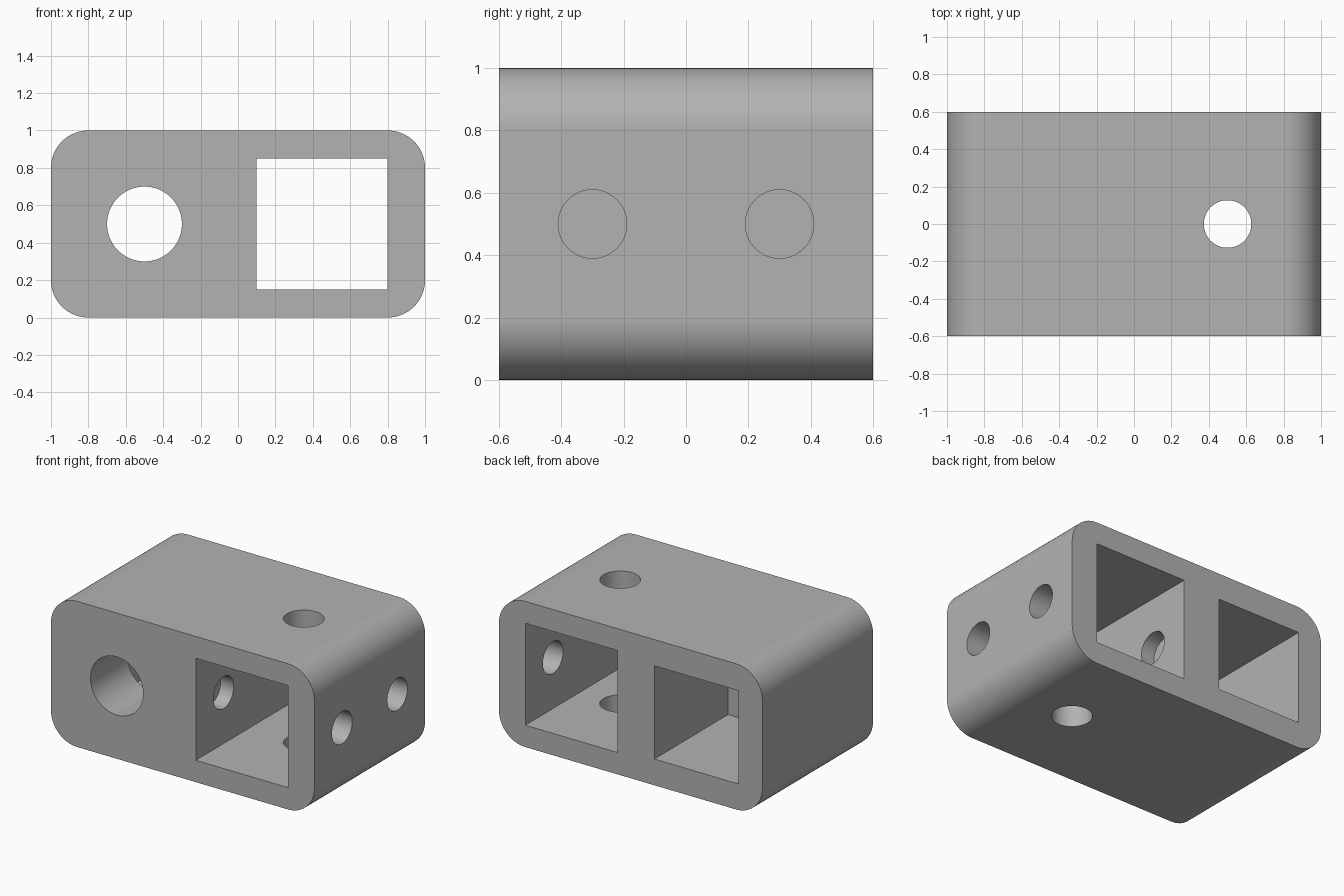
import bpy
import bmesh
from math import pi, cos, sin

cube = bpy.data.objects.get("Cube")
if cube:
    bpy.data.objects.remove(cube, do_unlink=True)

LENGTH, DEPTH, HEIGHT, CORNER = 2.0, 1.2, 1.0, 0.2
MID = HEIGHT / 2

grey = bpy.data.materials.new("plain_grey")
grey.use_nodes = True
colour = (0.45, 0.45, 0.45, 1)
grey.diffuse_color = colour
grey.node_tree.nodes["Principled BSDF"].inputs["Base Color"].default_value = colour


def add_object(name, bm):
    bmesh.ops.recalc_face_normals(bm, faces=bm.faces)
    mesh = bpy.data.meshes.new(name)
    bm.to_mesh(mesh)
    bm.free()
    mesh.materials.append(grey)
    obj = bpy.data.objects.new(name, mesh)
    bpy.context.collection.objects.link(obj)
    return obj


def rounded_block(name, steps=24):
    """Rounded rectangle in the xz plane, extruded along y."""
    bm = bmesh.new()
    verts = []
    for quarter, (sx, sz) in enumerate([(1, 1), (-1, 1), (-1, -1), (1, -1)]):
        cx = sx * (LENGTH / 2 - CORNER)
        cz = MID + sz * (HEIGHT / 2 - CORNER)
        for i in range(steps + 1):
            a = (quarter + i / steps) * pi / 2
            verts.append(bm.verts.new((cx + CORNER * cos(a), -DEPTH / 2, cz + CORNER * sin(a))))
    face = bm.faces.new(verts)
    extruded = bmesh.ops.extrude_face_region(bm, geom=[face])["geom"]
    moved = [v for v in extruded if isinstance(v, bmesh.types.BMVert)]
    bmesh.ops.translate(bm, verts=moved, vec=(0, DEPTH, 0))
    return add_object(name, bm)


def box_cutter(name, low, high):
    bm = bmesh.new()
    bmesh.ops.create_cube(bm, size=1)
    for v in bm.verts:
        v.co = [(a + b) / 2 + c * (b - a) for a, b, c in zip(low, high, v.co)]
    return add_object(name, bm)


def round_cutter(name, radius, length, centre, rotation):
    bm = bmesh.new()
    bmesh.ops.create_cone(bm, cap_ends=True, segments=64, radius1=radius,
                          radius2=radius, depth=length)
    obj = add_object(name, bm)
    obj.location = centre
    obj.rotation_euler = rotation
    return obj


block = rounded_block("block")

cutters = [
    # square tunnel, and square pocket open at the back
    box_cutter("tunnel_cutter", (0.1, -0.8, 0.15), (0.8, 0.8, 0.85)),
    box_cutter("pocket_cutter", (-0.82, -0.2, 0.18), (-0.18, 0.8, 0.82)),
    # round front hole leading into the pocket
    round_cutter("front_hole_cutter", 0.2, 0.8, (-0.5, -0.4, MID), (pi / 2, 0, 0)),
    # vertical hole through the tunnel walls
    round_cutter("vertical_hole_cutter", 0.127, 1.4, (0.5, 0, MID), (0, 0, 0)),
]
# side holes, ending blind in the middle wall
for y in (-0.3, 0.3):
    cutters.append(round_cutter("side_hole_cutter", 0.11, 1.2, (0.6, y, MID), (0, pi / 2, 0)))

bpy.context.view_layer.objects.active = block
block.select_set(True)
for cutter in cutters:
    cutter.hide_render = True
    mod = block.modifiers.new("cut", "BOOLEAN")
    mod.operation = "DIFFERENCE"
    mod.solver = "EXACT"
    mod.object = cutter
    bpy.ops.object.modifier_apply(modifier=mod.name)
    bpy.data.objects.remove(cutter, do_unlink=True)

# smooth curves with flat faces kept flat
bpy.ops.object.shade_smooth_by_angle(angle=pi / 6)
normals = block.modifiers.new("flat_faces", "WEIGHTED_NORMAL")
normals.keep_sharp = True
